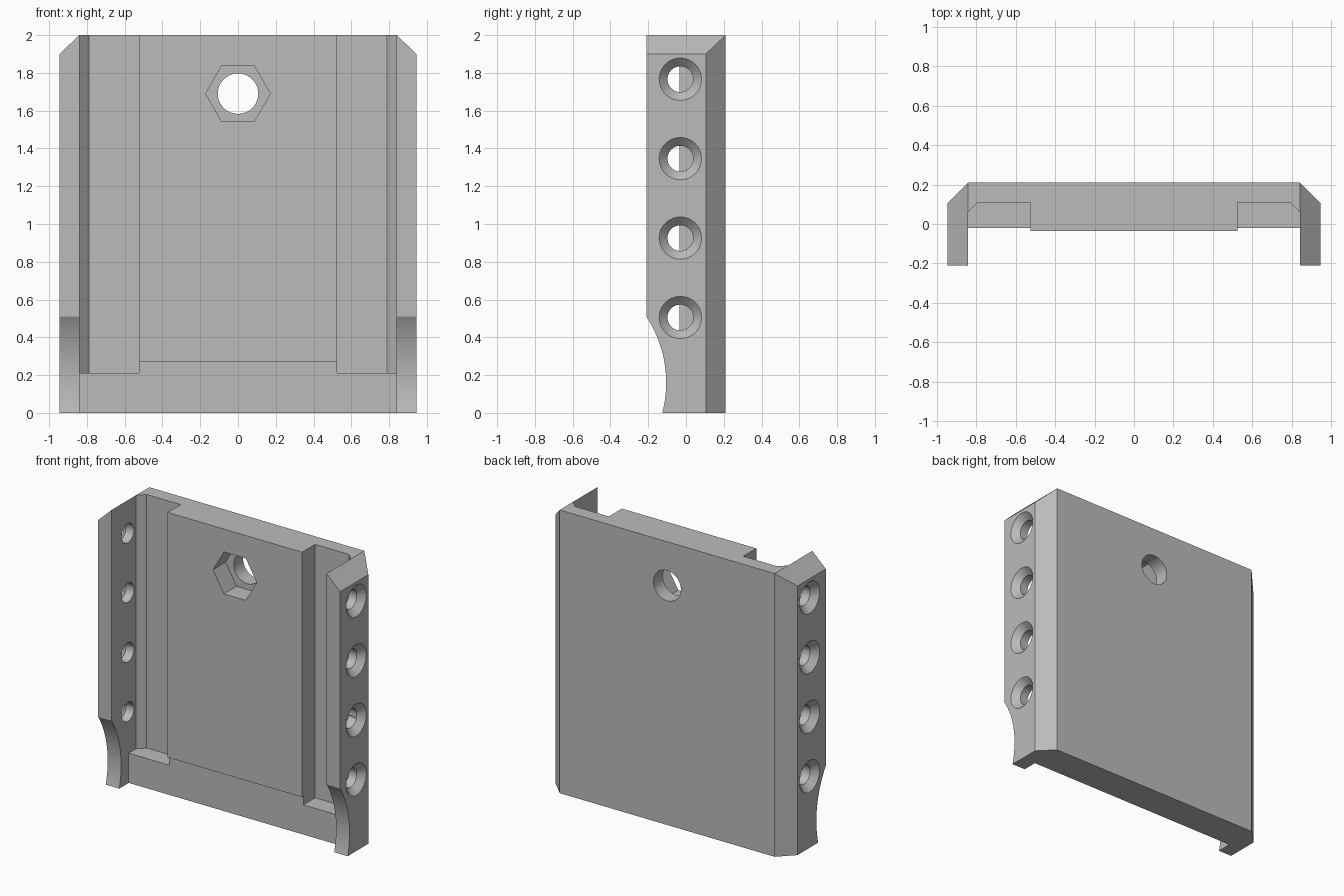
import bpy, bmesh, math
from mathutils import Matrix, Vector

if "Cube" in bpy.data.objects:
    bpy.data.objects.remove(bpy.data.objects["Cube"], do_unlink=True)

grey = bpy.data.materials.new("plain grey")
grey.use_nodes = True
grey.diffuse_color = (0.5, 0.5, 0.5, 1)
grey.node_tree.nodes["Principled BSDF"].inputs["Base Color"].default_value = (0.5, 0.5, 0.5, 1)


def finish(name, bm):
    bmesh.ops.recalc_face_normals(bm, faces=bm.faces)
    mesh = bpy.data.meshes.new(name)
    bm.to_mesh(mesh)
    bm.free()
    mesh.materials.append(grey)
    obj = bpy.data.objects.new(name, mesh)
    bpy.context.collection.objects.link(obj)
    return obj


def prism(name, points, axis, low, high):
    """Extrude a flat outline along the x, y or z axis."""
    bm = bmesh.new()
    verts = []
    for a, b in points:
        co = [a, b]
        co.insert("xyz".index(axis), low)
        verts.append(bm.verts.new(co))
    face = bm.faces.new(verts)
    new = bmesh.ops.extrude_face_region(bm, geom=[face])["geom"]
    shift = Vector([high - low if c == axis else 0 for c in "xyz"])
    bmesh.ops.translate(bm, vec=shift, verts=[v for v in new if isinstance(v, bmesh.types.BMVert)])
    return finish(name, bm)


def ring(cx, cy, radius, count):
    return [(cx + radius * math.cos(math.tau * i / count),
             cy + radius * math.sin(math.tau * i / count)) for i in range(count)]


def mirrored(half):
    return half + [(-x, y) for x, y in reversed(half)]


def cut(target, cutter):
    mod = target.modifiers.new("cut", 'BOOLEAN')
    mod.operation = 'DIFFERENCE'
    mod.solver = 'EXACT'
    mod.object = cutter
    bpy.context.view_layer.objects.active = target
    bpy.ops.object.modifier_apply(modifier=mod.name)
    bpy.data.objects.remove(cutter, do_unlink=True)


# Backplate with side walls and a slightly raised centre pad
half = [(0.525, -0.035), (0.525, -0.02), (0.84, -0.02), (0.84, -0.21),
        (0.945, -0.21), (0.945, 0.105), (0.84, 0.21)]
body = prism("bracket_body", mirrored(half), 'z', 0, 2)

# Plain lower bar below the pad
strip = [(-0.6, -0.1), (0.6, -0.1), (0.6, -0.02), (-0.6, -0.02)]
cut(body, prism("strip_cutter", strip, 'z', -0.1, 0.27))

for side in (-1, 1):
    # Pocket beside the pad, with a chamfered inner corner
    pocket = [(0.525, -0.1), (0.525, 0.11), (0.79, 0.11), (0.84, 0.06), (0.84, -0.1)]
    cut(body, prism("pocket_cutter", [(side * x, y) for x, y in pocket], 'z', 0.21, 2.1))
    # Sloped top of the side wall
    slope = [(0.735, 2.1), (1.05, 1.8), (1.05, 2.1)]
    cut(body, prism("slope_cutter", [(side * x, z) for x, z in slope], 'y', -0.5, 0.5))
    # Countersunk side holes
    for i in range(4):
        place = Vector((0, -0.03, 0.505 + 0.4205 * i))
        turn = Matrix.Rotation(side * math.pi / 2, 4, 'Y')
        cut(body, prism("hole_cutter", ring(place.y, place.z, 0.068, 48), 'x',
                        min(side * 0.7, side * 1.1), max(side * 0.7, side * 1.1)))
        bm = bmesh.new()
        bmesh.ops.create_cone(bm, cap_ends=True, segments=48, radius1=0.052, radius2=0.132,
                              depth=0.08, matrix=Matrix.Translation(place + Vector((side * 0.925, 0, 0))) @ turn)
        cut(body, finish("countersink_cutter", bm))

# Curved relief at the foot of both walls
cut(body, prism("relief_cutter", ring(-0.741, 0.16, 0.636, 160), 'x', -1.5, 1.5))

# Bolt hole with a hexagonal nut recess
cut(body, prism("nut_cutter", ring(0, 1.69, 0.171, 6), 'y', -0.4, 0.105))
cut(body, prism("bolt_cutter", ring(0, 1.69, 0.107, 64), 'y', -0.4, 0.4))

bpy.ops.object.select_all(action='DESELECT')
body.select_set(True)
bpy.context.view_layer.objects.active = body
bpy.ops.object.shade_smooth_by_angle(angle=math.radians(25))
